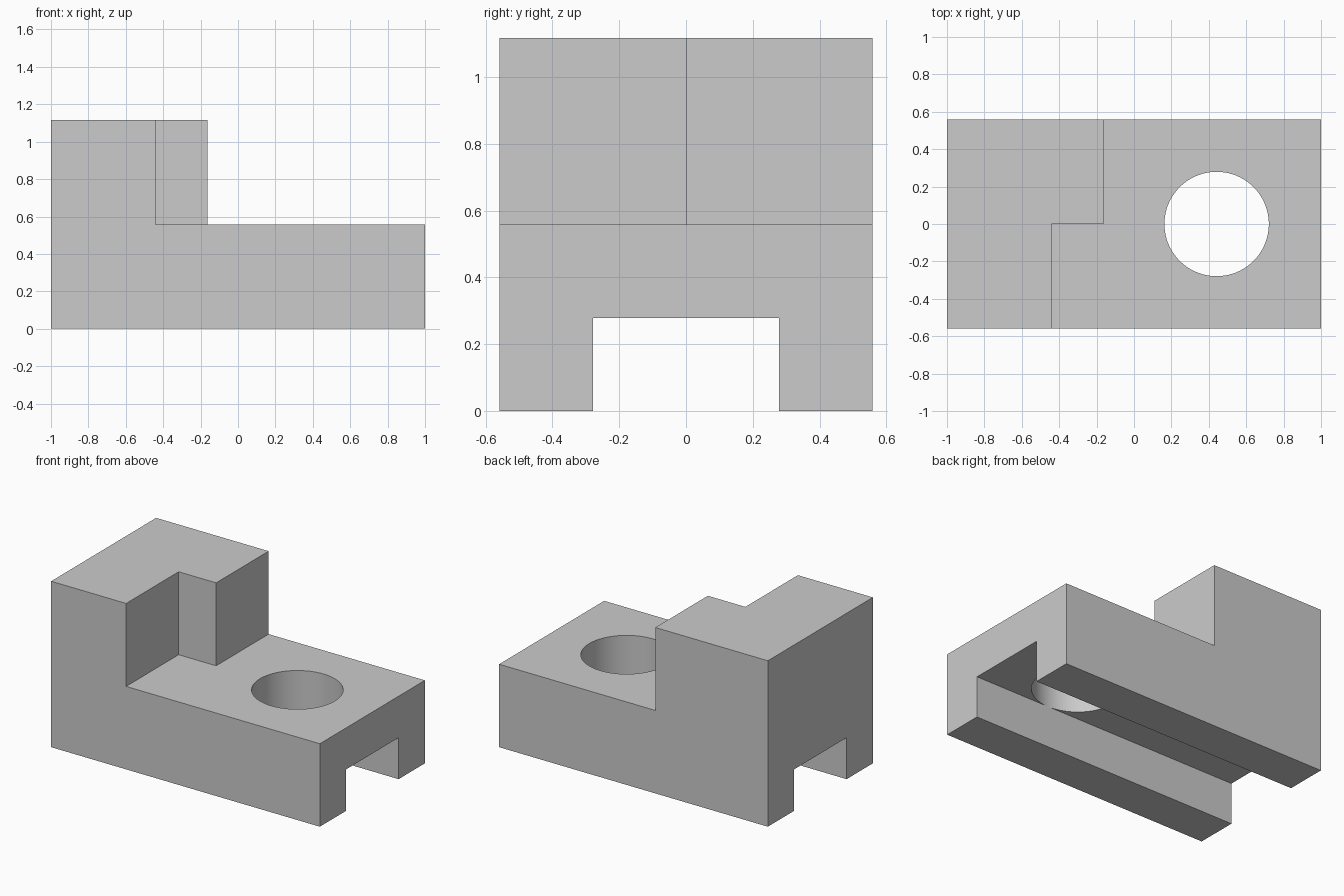
import bpy, bmesh, math
from mathutils import Matrix

if "Cube" in bpy.data.objects:
    bpy.data.objects.remove(bpy.data.objects["Cube"])

U = 12 / 43            # drawing module (about 0.28)
HALF_Y, TOP = 2 * U, 4 * U
OVER = 0.1             # cutters overshoot the block


def prism(name, profile, z0, z1):
    """Solid made by extruding an xy profile from z0 to z1."""
    bm = bmesh.new()
    face = bm.faces.new([bm.verts.new((x, y, z0)) for x, y in profile])
    top = bmesh.ops.extrude_face_region(bm, geom=[face])["geom"]
    verts = [v for v in top if isinstance(v, bmesh.types.BMVert)]
    bmesh.ops.translate(bm, verts=verts, vec=(0, 0, z1 - z0))
    bmesh.ops.recalc_face_normals(bm, faces=bm.faces)
    mesh = bpy.data.meshes.new(name)
    bm.to_mesh(mesh)
    bm.free()
    obj = bpy.data.objects.new(name, mesh)
    bpy.context.collection.objects.link(obj)
    return obj


def rect(x0, x1, y0, y1):
    return [(x0, y0), (x1, y0), (x1, y1), (x0, y1)]


# Full block
block = prism("stepped_block", rect(-1, 1, -HALF_Y, HALF_Y), 0, TOP)

# Staggered step above the base
far_x, far_y = 1 + OVER, HALF_Y + OVER
step = prism("step_cutter",
             [(-1 + 2 * U, -far_y), (far_x, -far_y), (far_x, far_y),
              (-1 + 3 * U, far_y), (-1 + 3 * U, 0), (-1 + 2 * U, 0)],
             2 * U, TOP + OVER)

# Slot along the underside
slot = prism("slot_cutter", rect(-far_x, far_x, -U, U), -OVER, U)

# Round hole through the base, down into the slot
N = 96
circle = [(1 - 2 * U + U * math.cos((i + 0.5) * math.tau / N),
           U * math.sin((i + 0.5) * math.tau / N)) for i in range(N)]
hole = prism("hole_cutter", circle, U / 2, 2 * U + OVER)

# Cut, apply, and remove the cutters
bpy.context.view_layer.objects.active = block
block.select_set(True)
for cutter in (step, slot, hole):
    mod = block.modifiers.new(cutter.name, 'BOOLEAN')
    mod.operation = 'DIFFERENCE'
    mod.solver = 'EXACT'
    mod.object = cutter
    bpy.ops.object.modifier_apply(modifier=mod.name)
    bpy.data.objects.remove(cutter, do_unlink=True)

bpy.ops.object.shade_smooth_by_angle(angle=math.radians(30))
